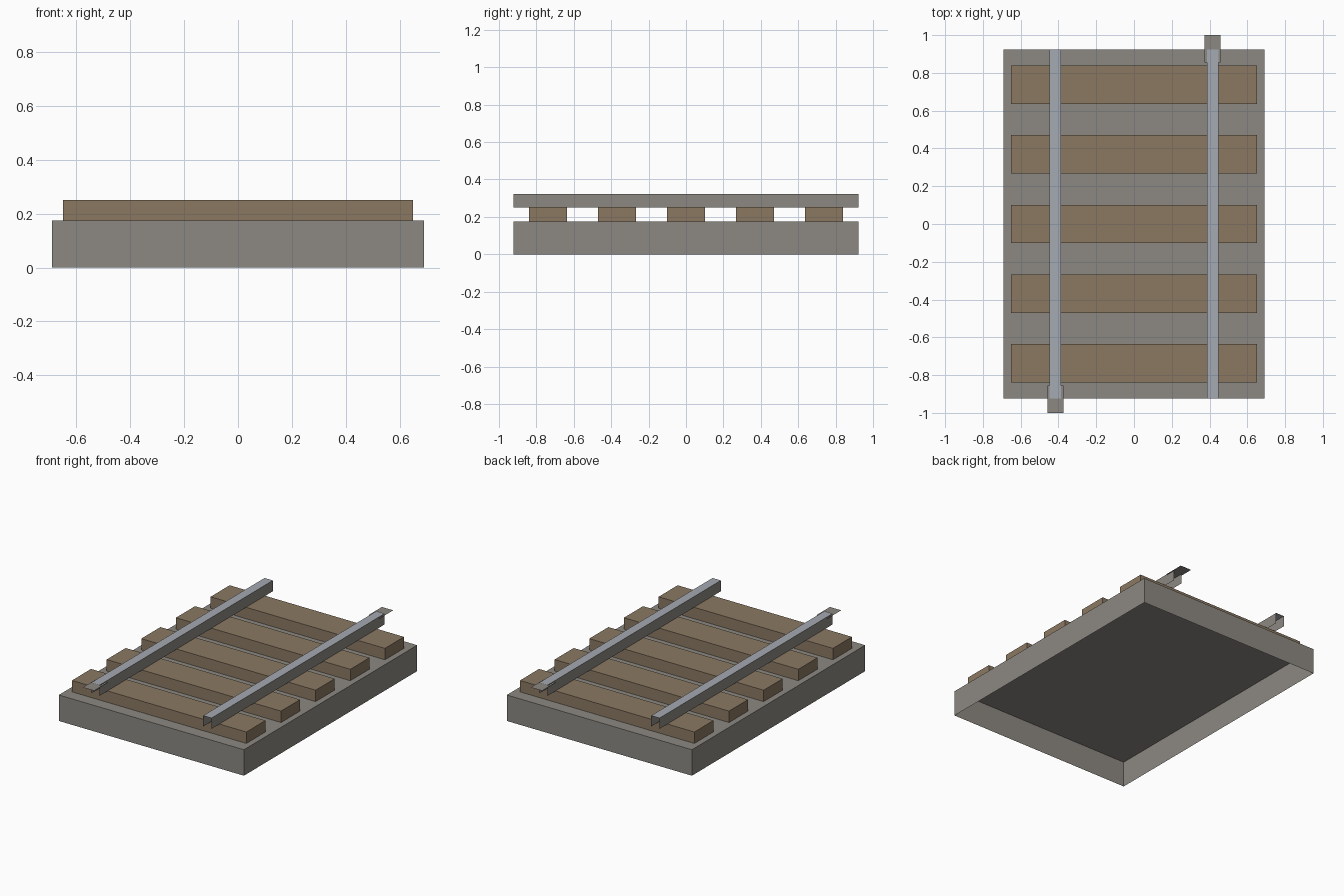
import bpy
import bmesh

cube = bpy.data.objects.get("Cube")
if cube:
    bpy.data.objects.remove(cube, do_unlink=True)


def material(name, r, g, b):
    mat = bpy.data.materials.new(name)
    mat.use_nodes = True
    mat.diffuse_color = (r, g, b, 1)
    mat.node_tree.nodes["Principled BSDF"].inputs["Base Color"].default_value = (r, g, b, 1)
    return mat


stone = material("stone grey", 0.265, 0.25, 0.226)
wood = material("weathered wood", 0.258, 0.191, 0.122)
steel = material("steel blue grey", 0.376, 0.402, 0.445)


def shell(name, center, size, mats, drop):
    """Box without the faces whose outward normal passes the drop test."""
    bm = bmesh.new()
    bmesh.ops.create_cube(bm, size=1)
    bmesh.ops.scale(bm, vec=size, verts=bm.verts)
    bmesh.ops.translate(bm, vec=center, verts=bm.verts)
    bm.normal_update()
    unwanted = [f for f in bm.faces if drop(f.normal)]
    bmesh.ops.delete(bm, geom=unwanted, context='FACES')
    # the last material goes on the upward face
    for f in bm.faces:
        f.material_index = len(mats) - 1 if f.normal.z > 0.5 else 0
    mesh = bpy.data.meshes.new(name)
    bm.to_mesh(mesh)
    bm.free()
    for m in mats:
        mesh.materials.append(m)
    obj = bpy.data.objects.new(name, mesh)
    bpy.context.collection.objects.link(obj)
    return obj


def bottom(n):
    return n.z < -0.5


def bottom_and_ends(n):
    return n.z < -0.5 or abs(n.y) > 0.5


def all_but_top(n):
    return n.z < 0.5


# Hollow ballast bed, open underneath
shell("ballast_bed", (0, 0, 0.0875), (1.38, 1.845, 0.175), [stone], bottom)

# Five wooden sleepers
for i in range(5):
    shell(f"sleeper_{i + 1}", (0, (i - 2) * 0.369, 0.2135), (1.3, 0.203, 0.077), [wood], bottom)

# Channel rails with open ends, each with one flat joining tab
for name, side in (("right", -1), ("left", 1)):
    shell(f"{name}_rail", (side * 0.417, 0, 0.287), (0.062, 1.845, 0.073), [stone, steel], bottom_and_ends)
    shell(f"{name}_joining_tab", (side * 0.415, side * 0.928, 0.316), (0.084, 0.144, 0.004), [stone], all_but_top)
